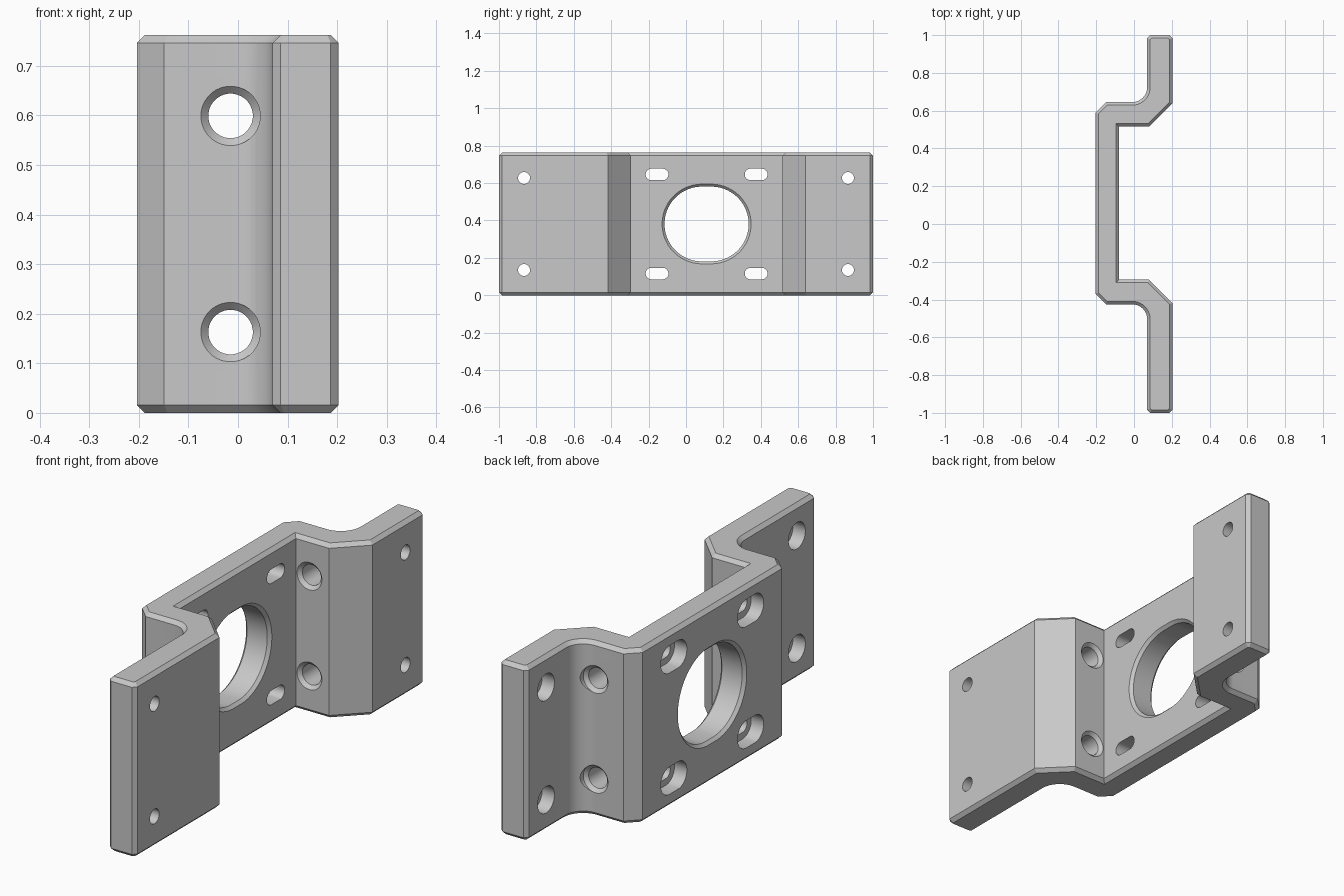
import bpy, bmesh, math
from mathutils import Vector

cube = bpy.data.objects.get("Cube")
if cube:
    bpy.data.objects.remove(cube, do_unlink=True)

HEIGHT, EDGE, MID = 0.762, 0.016, 0.11      # height, edge chamfer, y of the channel centre
X_BACK, X_IN, X_STEP, X_FRONT = -0.204, -0.08, 0.07, 0.203
IN, OUT = 0.405, 0.535                      # inner and outer half widths of the channel

metal = bpy.data.materials.new("grey metal")
metal.use_nodes = True
color = (0.58, 0.58, 0.58, 1)
metal.diffuse_color = color
metal.node_tree.nodes["Principled BSDF"].inputs["Base Color"].default_value = color


def loft(name, rings):
    """Closed solid skinned through rings of equal point count."""
    bm = bmesh.new()
    loops = [[bm.verts.new(p) for p in ring] for ring in rings]
    n = len(loops[0])
    for a, b in zip(loops, loops[1:]):
        for i in range(n):
            j = (i + 1) % n
            bm.faces.new((a[i], a[j], b[j], b[i]))
    bm.faces.new(loops[0][::-1])
    bm.faces.new(loops[-1])
    bmesh.ops.recalc_face_normals(bm, faces=bm.faces)
    mesh = bpy.data.meshes.new(name)
    bm.to_mesh(mesh)
    bm.free()
    mesh.materials.append(metal)
    obj = bpy.data.objects.new(name, mesh)
    bpy.context.collection.objects.link(obj)
    return obj


def half_profile(end):
    """One side of the bent section, from the inner corner round to the back."""
    r = 0.08
    arc = [Vector((X_STEP - r + r * math.cos(a), OUT + r - r * math.sin(a)))
           for a in (math.pi / 2 * i / 10 for i in range(11))]
    bend = X_FRONT - 0.08
    start = [(X_IN, IN), (0.08, IN), (X_FRONT, IN + bend), (X_FRONT, end - EDGE),
             (X_FRONT - EDGE, end), (X_STEP + EDGE, end), (X_STEP, end - EDGE)]
    back = [(X_BACK + 0.055, OUT), (X_BACK, OUT - 0.055)]
    return [Vector(p) for p in start] + arc + [Vector(p) for p in back]


def inset(points, d):
    result = []
    for i, p in enumerate(points):
        u = (p - points[i - 1]).normalized()
        v = (points[(i + 1) % len(points)] - p).normalized()
        a, b = Vector((-u.y, u.x)), Vector((-v.y, v.x))
        result.append(p + (a + b) * d / (1 + a.dot(b)))
    return result


# Bent plate with chamfered top and bottom edges
upper = half_profile(1 - MID)
lower = [Vector((p.x, -p.y)) for p in reversed(half_profile(1 + MID))]
outline = upper + lower
small = inset(outline, EDGE)
levels = [(small, 0), (outline, EDGE), (outline, HEIGHT - EDGE), (small, HEIGHT)]
bracket = loft("bracket", [[(p.x, p.y + MID, z) for p in ring] for ring, z in levels])

cutters = []


def cut(name, axis, center, steps, stretch=0, count=32):
    """Round or slotted cutter with (depth, radius) steps along x or y."""
    rings = []
    for depth, r in steps:
        ring = []
        for i in range(count):
            a = 2 * math.pi * (i + 0.5) / count
            s = r * math.cos(a) + math.copysign(stretch, math.cos(a))
            z = center[1] + r * math.sin(a)
            side = center[0] + s
            ring.append((depth, side, z) if axis == "x" else (side, depth, z))
        rings.append(ring)
    cutter = loft(name, rings)
    cutter.hide_render = True
    cutters.append(cutter)


# Large central opening, chamfered on both faces
c = 0.013
cut("opening_cutter", "x", (MID, HEIGHT / 2),
    [(X_BACK - c, 0.2 + 2 * c), (X_BACK + c, 0.2), (X_IN - c, 0.2), (X_IN + c, 0.2 + 2 * c)],
    0.025, 64)

for dz in (-1, 1):
    # Counterbored slots in the channel floor
    for dy in (-1, 1):
        cut("slot_cutter", "x", (MID + dy * 0.265, HEIGHT / 2 + dz * 0.265),
            [(X_BACK - 0.05, 0.06), (X_BACK + 0.06, 0.06), (X_BACK + 0.06, 0.031),
             (X_IN + 0.05, 0.031)], 0.03)
        # Counterbored screw holes in the flanges
        cut("flange_hole_cutter", "x", (dy * 0.866, HEIGHT / 2 + dz * 0.246),
            [(X_STEP - 0.05, 0.058), (X_STEP + 0.06, 0.058), (X_STEP + 0.06, 0.032),
             (X_FRONT + 0.05, 0.032)])
        # Countersunk holes in the channel walls
        steps = [(IN - 0.03, 0.06), (IN, 0.06), (IN + 0.015, 0.045),
                 (OUT - 0.015, 0.045), (OUT, 0.06), (OUT + 0.09, 0.06)]
        cut("wall_hole_cutter", "y", (-0.015, HEIGHT / 2 + dz * 0.218),
            [(MID + dy * d, r) for d, r in steps])

# Apply the cuts
for cutter in cutters:
    mod = bracket.modifiers.new("cut", "BOOLEAN")
    mod.operation = "DIFFERENCE"
    mod.solver = "EXACT"
    mod.object = cutter
bpy.context.view_layer.update()
graph = bpy.context.evaluated_depsgraph_get()
result = bpy.data.meshes.new_from_object(bracket.evaluated_get(graph))
bracket.modifiers.clear()
bracket.data = result
for cutter in cutters:
    bpy.data.objects.remove(cutter, do_unlink=True)

bpy.ops.object.select_all(action="DESELECT")
bracket.select_set(True)
bpy.context.view_layer.objects.active = bracket
bpy.ops.object.shade_smooth_by_angle(angle=math.radians(30))
